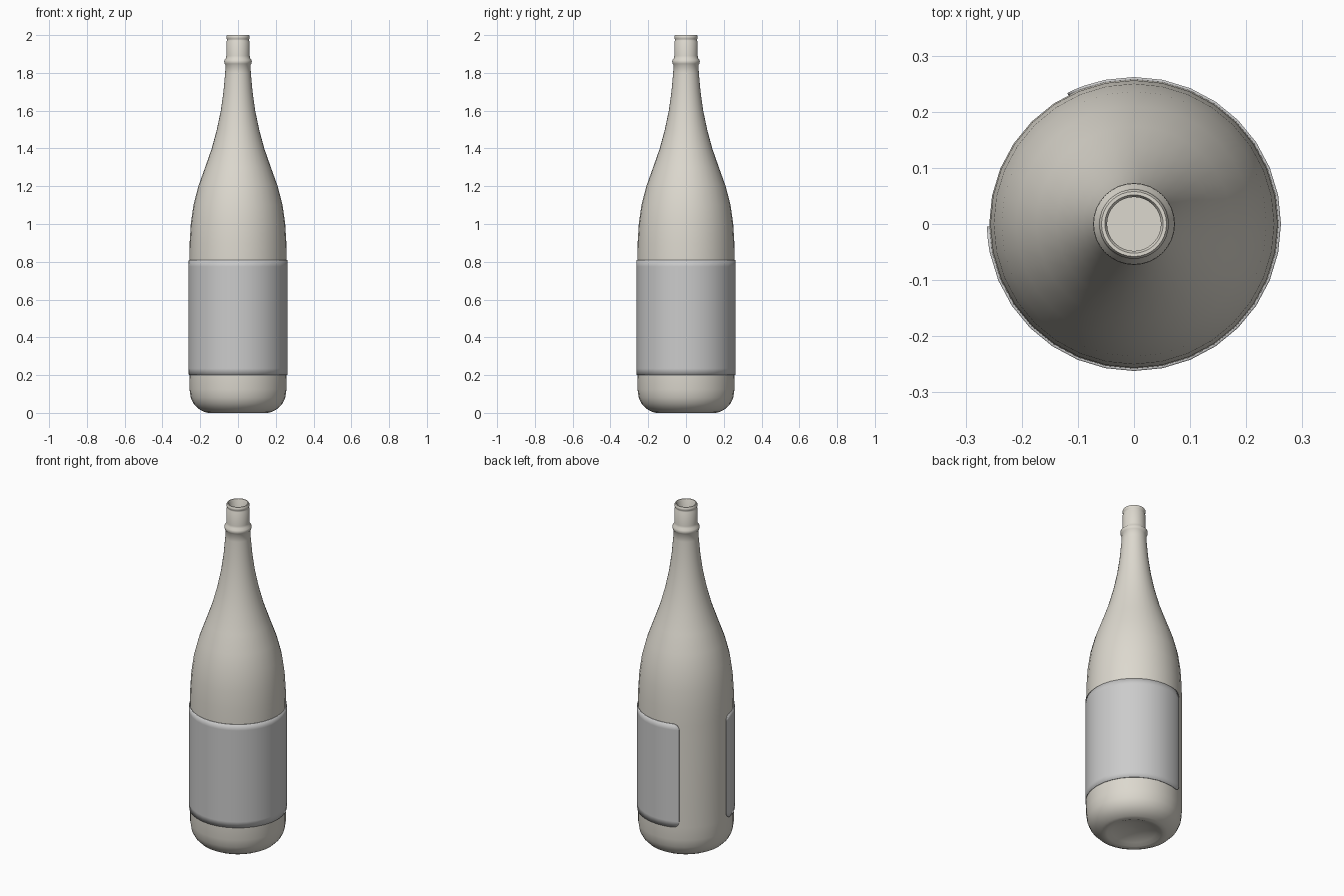
import bpy, bmesh, math

if "Cube" in bpy.data.objects:
    bpy.data.objects.remove(bpy.data.objects["Cube"])

SIDES = 32


def finish(name, bm):
    mesh = bpy.data.meshes.new(name)
    bm.to_mesh(mesh)
    bm.free()
    obj = bpy.data.objects.new(name, mesh)
    bpy.context.collection.objects.link(obj)
    bpy.ops.object.select_all(action='DESELECT')
    obj.select_set(True)
    bpy.context.view_layer.objects.active = obj
    bpy.ops.object.shade_smooth_by_angle(angle=math.radians(50))
    return obj


def lathe(name, profile):
    bm = bmesh.new()
    rings = []
    for r, z in profile:
        rings.append([bm.verts.new((r * math.cos(2 * math.pi * j / SIDES),
                                    r * math.sin(2 * math.pi * j / SIDES), z))
                      for j in range(SIDES)])
    for a, b in zip(rings, rings[1:]):
        for j in range(SIDES):
            k = (j + 1) % SIDES
            bm.faces.new((a[j], a[k], b[k], b[j]))
    # close the first and last ring
    bm.faces.new(rings[0][::-1])
    bm.faces.new(rings[-1])
    return finish(name, bm)


# bottle: dished base, body, shoulder, neck ring, lip, then the inner wall
base = [(0.005, 0.035), (0.07, 0.03), (0.12, 0.014), (0.145, 0.003), (0.16, 0.0),
        (0.18, 0.006), (0.21, 0.022), (0.235, 0.048), (0.25, 0.08), (0.257, 0.125)]
body = [(0.258, 0.2), (0.258, 0.8), (0.256, 0.9), (0.25, 1.0), (0.236, 1.1),
        (0.21, 1.2), (0.174, 1.3), (0.139, 1.4), (0.112, 1.5), (0.091, 1.6),
        (0.077, 1.7), (0.068, 1.8), (0.066, 1.842)]
neck_top = [(0.071, 1.848), (0.073, 1.858), (0.072, 1.868), (0.064, 1.877), (0.062, 1.89),
            (0.062, 1.965), (0.058, 1.972), (0.058, 1.978), (0.062, 1.984),
            (0.062, 1.993), (0.058, 2.0), (0.052, 2.0), (0.048, 1.994)]
inside = [(0.048, 1.8), (0.075, 1.6), (0.122, 1.4), (0.19, 1.2), (0.236, 1.0),
          (0.243, 0.8), (0.243, 0.14), (0.2, 0.06), (0.005, 0.06)]
lathe("bottle", base + body + neck_top + inside)

# label: wraps most of the body, rounded corners at the gap
R, LOW, HIGH, CORNER = 0.262, 0.2, 0.81, 0.035
START, END = -179.0, 117.0
columns = []
span = math.degrees(CORNER / R)
for i in range(6):
    t = math.radians(18 * i)
    columns.append((span * (1 - math.cos(t)), CORNER * (1 - math.sin(t))))
cols = [(START + d, inset) for d, inset in columns]
step = 360 / SIDES
cols += [(step * k, 0) for k in range(-SIDES, SIDES)
         if START + span + 1 < step * k < END - span - 1]
cols += [(END - d, inset) for d, inset in reversed(columns)]

bm = bmesh.new()
strips = []
for deg, inset in cols:
    a = math.radians(deg)
    zs = (LOW + inset, LOW + CORNER, HIGH - CORNER, HIGH - inset)
    if inset > CORNER - 1e-6:
        zs = (LOW + CORNER, HIGH - CORNER)
    strips.append([bm.verts.new((R * math.cos(a), R * math.sin(a), z)) for z in zs])
for a, b in zip(strips, strips[1:]):
    if len(a) == len(b) == 4:
        for i in range(3):
            bm.faces.new((a[i], b[i], b[i + 1], a[i + 1]))
    elif len(a) == 2:
        bm.faces.new((a[0], b[0], b[1]))
        bm.faces.new((a[0], b[1], b[2], a[1]))
        bm.faces.new((a[1], b[2], b[3]))
    else:
        bm.faces.new((a[0], b[0], a[1]))
        bm.faces.new((a[1], b[0], b[1], a[2]))
        bm.faces.new((a[2], b[1], a[3]))
label = finish("label", bm)
solid = label.modifiers.new("thickness", 'SOLIDIFY')
solid.thickness = 0.006
solid.offset = -1

mat = bpy.data.materials.new("label_paper")
mat.diffuse_color = (0.8, 0.8, 0.8, 1)
mat.use_nodes = True
mat.node_tree.nodes["Principled BSDF"].inputs["Base Color"].default_value = mat.diffuse_color
label.data.materials.append(mat)
glass = bpy.data.materials.new("bottle_glass")
glass.diffuse_color = (0.72, 0.69, 0.62, 1)
glass.use_nodes = True
glass.node_tree.nodes["Principled BSDF"].inputs["Base Color"].default_value = glass.diffuse_color
bpy.data.objects["bottle"].data.materials.append(glass)
